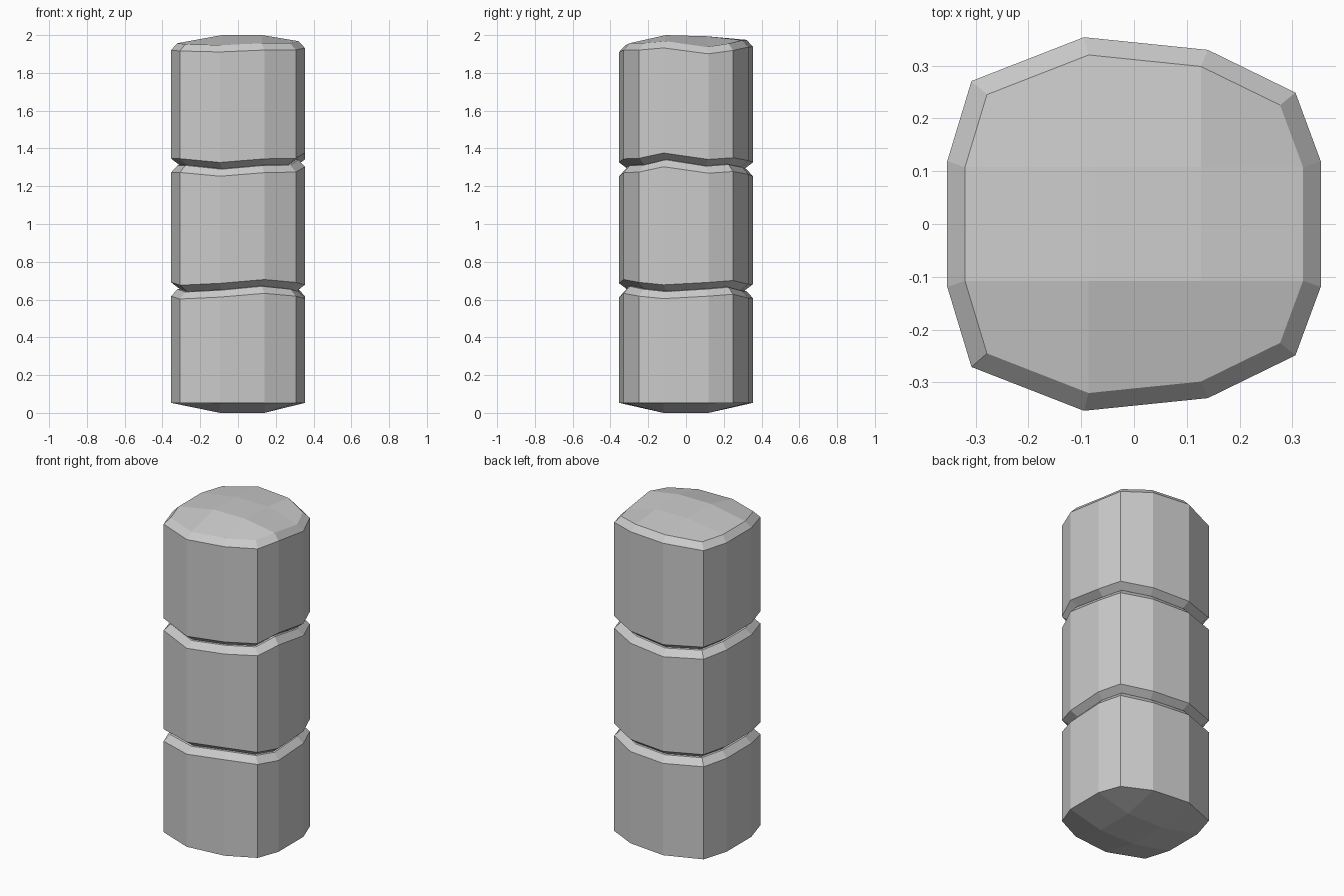
import bpy, bmesh

if "Cube" in bpy.data.objects:
    bpy.data.objects.remove(bpy.data.objects["Cube"])

# Twelve-sided outline, clockwise from the back-left of the middle
OUTLINE = [(-.095, .354), (.14, .33), (.306, .249), (.354, .119), (.354, -.119),
           (.306, -.249), (.14, -.33), (-.095, -.354), (-.308, -.271),
           (-.354, -.119), (-.354, .119), (-.308, .271)]
# Uneven joint heights around the outline
LOWER = [.645, .645, .665, .655, .642, .655, .67, .65, .64, .655, .655, .65]
UPPER = [1.29, 1.30, 1.315, 1.306, 1.34, 1.312, 1.309, 1.29, 1.31, 1.31, 1.31, 1.30]
TOP = [1.975, 1.973, 1.955, 1.937, 1.968, 1.957, 1.957, 1.947, 1.952, 1.957, 1.957, 1.955]
FLAT = [.053] * 12

bm = bmesh.new()


def ring(scale, heights, dz=0.0):
    return [bm.verts.new((x * scale, y * scale, z + dz))
            for (x, y), z in zip(OUTLINE, heights)]


def bridge(a, b):
    for i in range(12):
        j = (i + 1) % 12
        bm.faces.new((a[i], a[j], b[j], b[i]))


def cap(r, scale, z_back, z_front):
    # three by three quad cap, bulging at its four inner points
    inner = [bm.verts.new((x * scale, y * scale, z))
             for y, z in ((.119, z_back), (-.119, z_front)) for x in (-.095, .14)]
    grid = [[r[11], r[0], r[1], r[2]],
            [r[10], inner[0], inner[1], r[3]],
            [r[9], inner[2], inner[3], r[4]],
            [r[8], r[7], r[6], r[5]]]
    for i in range(3):
        for j in range(3):
            bm.faces.new((grid[i][j], grid[i][j + 1], grid[i + 1][j + 1], grid[i + 1][j]))


# Bottom edge, two chamfered joints and the chamfered top
rings = [ring(1, FLAT)]
for joint in (LOWER, UPPER):
    rings += [ring(1, joint, -.037), ring(.905, joint, 0),
              ring(.875, joint, .002), ring(1, joint, .036)]
rings += [ring(1, TOP, -.036), ring(.905, TOP)]
for a, b in zip(rings, rings[1:]):
    bridge(a, b)
cap(rings[0], 1, 0, 0)
cap(rings[-1], .905, 1.994, 2)

bmesh.ops.recalc_face_normals(bm, faces=bm.faces)
mesh = bpy.data.meshes.new("stone_pillar")
bm.to_mesh(mesh)
bm.free()
pillar = bpy.data.objects.new("stone_pillar", mesh)
bpy.context.collection.objects.link(pillar)
